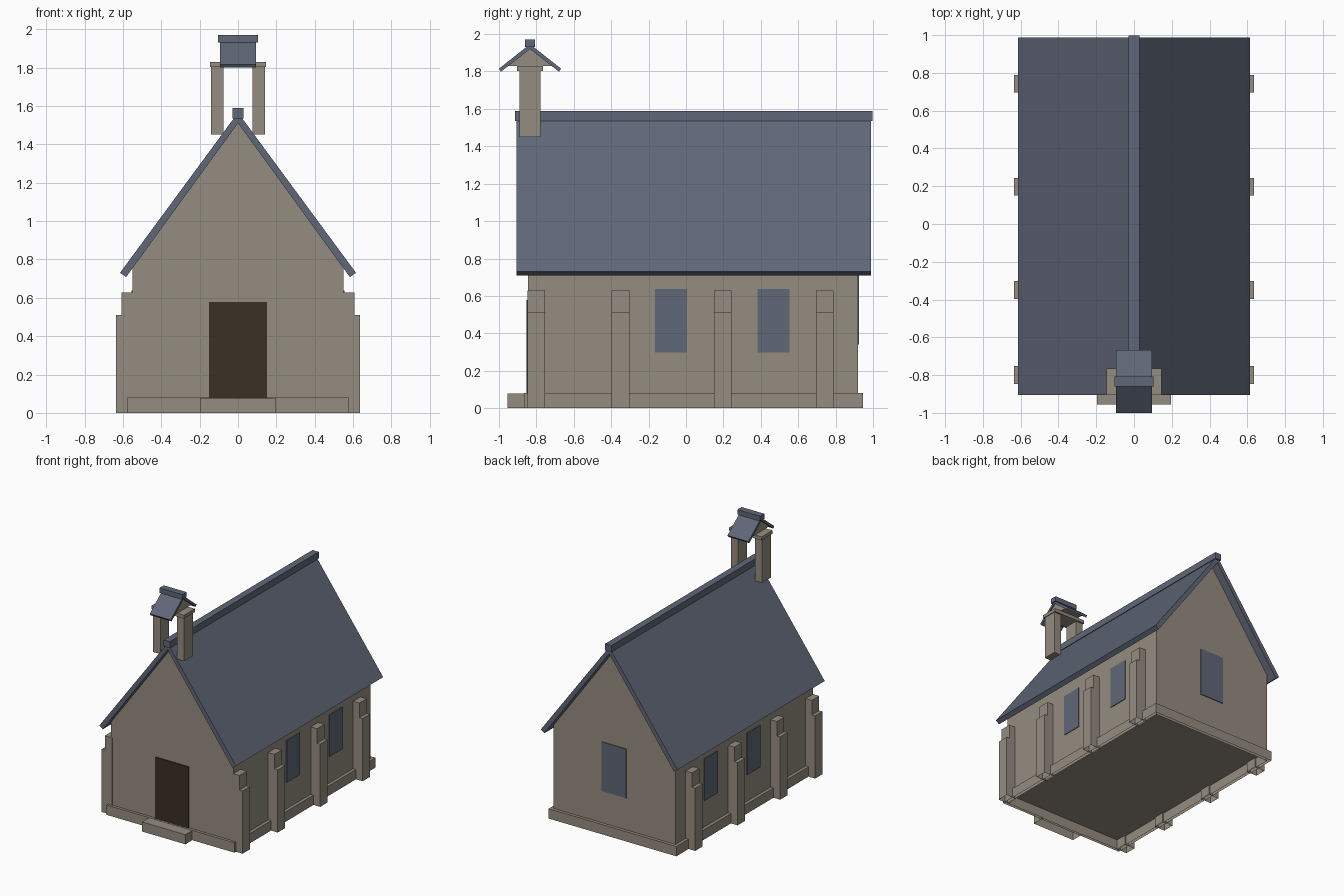
import bpy, bmesh

if "Cube" in bpy.data.objects:
    bpy.data.objects.remove(bpy.data.objects["Cube"])


def material(name, rgb):
    m = bpy.data.materials.new(name)
    m.diffuse_color = (*rgb, 1)
    m.use_nodes = True
    m.node_tree.nodes["Principled BSDF"].inputs["Base Color"].default_value = m.diffuse_color
    return m


STONE = material("stone", (0.30, 0.262, 0.215))
SLATE = material("slate", (0.115, 0.135, 0.185))
WOOD = material("dark wood", (0.043, 0.029, 0.018))


def prism(name, profile, lo, hi, axis, mat, open_base=False):
    """Extrude a 2D profile (across, z) along axis 'x' or 'y'."""
    bm = bmesh.new()
    place = (lambda a, z, t: (a, t, z)) if axis == 'y' else (lambda a, z, t: (t, a, z))
    rings = [[bm.verts.new(place(a, z, t)) for a, z in profile] for t in (lo, hi)]
    n = len(profile)
    bm.faces.new(rings[0])
    bm.faces.new(rings[1][::-1])
    for i in range(n):
        j = (i + 1) % n
        bm.faces.new((rings[0][j], rings[0][i], rings[1][i], rings[1][j]))
    bmesh.ops.recalc_face_normals(bm, faces=bm.faces)
    if open_base:
        base = [f for f in bm.faces if all(v.co.z < 0.001 for v in f.verts)]
        bmesh.ops.delete(bm, geom=base, context='FACES_ONLY')
    me = bpy.data.meshes.new(name)
    bm.to_mesh(me)
    bm.free()
    me.materials.append(mat)
    ob = bpy.data.objects.new(name, me)
    bpy.context.collection.objects.link(ob)
    return ob


def box(name, x, y, z, mat):
    prof = [(x[0], z[0]), (x[1], z[0]), (x[1], z[1]), (x[0], z[1])]
    return prism(name, prof, y[0], y[1], 'y', mat, open_base=z[0] == 0)


def pair(name, x, y, z, mat):
    """Box on the right side plus its mirror on the left."""
    box(name + "_right", x, y, z, mat)
    box(name + "_left", (-x[1], -x[0]), y, z, mat)


# Nave walls with gables, plinth and door step
prism("nave_walls", [(-0.55, 0), (0.55, 0), (0.55, 0.76), (0, 1.51), (-0.55, 0.76)],
      -0.845, 0.92, 'y', STONE, True)
box("plinth", (-0.575, 0.575), (-0.867, 0.945), (0, 0.08), STONE)
box("door_step", (-0.195, 0.195), (-0.955, -0.85), (0, 0.078), STONE)

# Main roof and ridge cap
prism("roof", [(0, 1.51), (0.583, 0.708), (0.615, 0.73), (0, 1.565), (-0.615, 0.73), (-0.583, 0.708)],
      -0.905, 0.988, 'y', SLATE)
box("ridge_cap", (-0.028, 0.028), (-0.915, 0.998), (1.535, 1.588), SLATE)

# Stepped buttresses
for i, y in enumerate((-0.8, -0.35, 0.197, 0.742)):
    ys = (y - 0.047, y + 0.047)
    pair(f"buttress_lower_{i}", (0.54, 0.635), ys, (0, 0.51), STONE)
    pair(f"buttress_upper_{i}", (0.54, 0.606), ys, (0.51, 0.628), STONE)

# Windows and door as thin plates
for i, y in enumerate((-0.08, 0.468)):
    pair(f"side_window_{i}", (0.549, 0.556), (y - 0.086, y + 0.086), (0.297, 0.638), SLATE)
box("back_window", (-0.11, 0.11), (0.919, 0.926), (0.34, 0.74), SLATE)
box("door", (-0.15, 0.15), (-0.852, -0.844), (0.08, 0.578), WOOD)

# Bell gable: posts, lintel, pediment, small roof and cap
C = -0.834
pair("bell_post", (0.075, 0.14), (C - 0.057, C + 0.057), (1.45, 1.805), STONE)
box("bell_lintel", (-0.146, 0.146), (C - 0.07, C + 0.07), (1.803, 1.83), STONE)
prism("bell_pediment", [(C - 0.115, 1.83), (C + 0.115, 1.83), (C, 1.921)], -0.085, 0.085, 'x', STONE)
prism("bell_roof", [(C, 1.92), (C + 0.155, 1.799), (C + 0.166, 1.815), (C, 1.946),
                    (C - 0.166, 1.815), (C - 0.155, 1.799)], -0.094, 0.094, 'x', SLATE)
box("bell_ridge_cap", (-0.103, 0.103), (C - 0.027, C + 0.027), (1.93, 1.97), SLATE)
